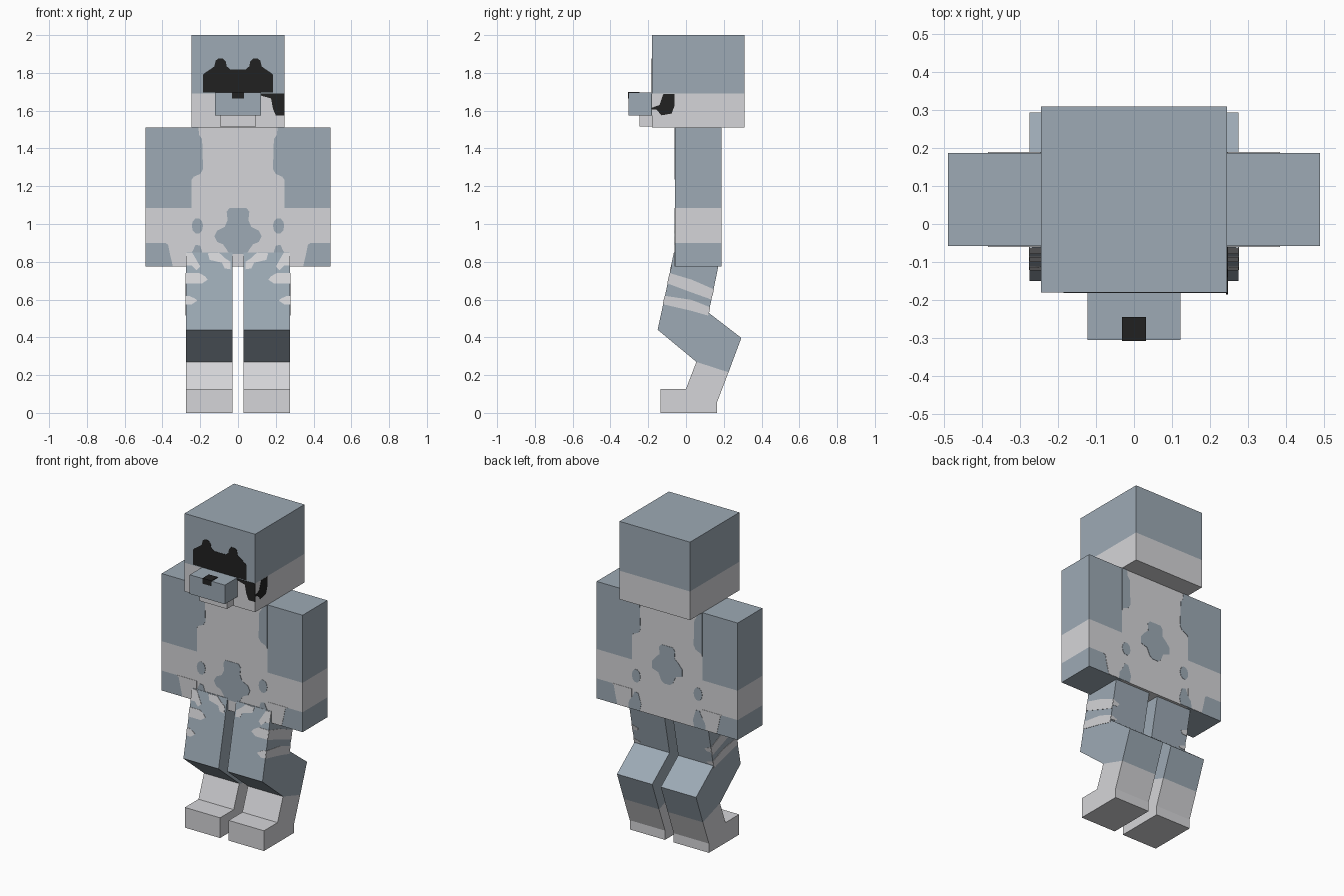
import bpy, bmesh, math
from mathutils import Vector

cube = bpy.data.objects.get("Cube")
if cube:
    bpy.data.objects.remove(cube, do_unlink=True)


def material(name, srgb):
    col = [(c / 255 / 12.92 if c < 11 else ((c / 255 + 0.055) / 1.055) ** 2.4) for c in srgb] + [1]
    m = bpy.data.materials.new(name)
    m.use_nodes = True
    m.diffuse_color = col
    bsdf = m.node_tree.nodes["Principled BSDF"]
    bsdf.inputs["Base Color"].default_value = col
    bsdf.inputs["Roughness"].default_value = 0.9
    return m


BLUE = material("blue grey fur", (157, 170, 181))
LIGHT = material("light grey fur", (213, 213, 216))
BLACK = material("black", (33, 33, 33))


def finish(name, bm, mats):
    bmesh.ops.recalc_face_normals(bm, faces=bm.faces)
    me = bpy.data.meshes.new(name)
    bm.to_mesh(me)
    bm.free()
    for m in mats:
        me.materials.append(m)
    ob = bpy.data.objects.new(name, me)
    bpy.context.collection.objects.link(ob)
    return ob


def box(name, lo, hi, mats, cuts=()):
    """Box with horizontal colour bands; mats run from bottom to top."""
    bm = bmesh.new()
    bmesh.ops.create_cube(bm, size=1)
    for v in bm.verts:
        v.co = Vector([(lo[i] + hi[i]) / 2 + v.co[i] * (hi[i] - lo[i]) for i in range(3)])
    for z in cuts:
        bmesh.ops.bisect_plane(bm, geom=bm.verts[:] + bm.edges[:] + bm.faces[:],
                               plane_co=(0, 0, z), plane_no=(0, 0, 1))
    used = list(dict.fromkeys(mats))
    for f in bm.faces:
        band = sum(f.calc_center_median().z > z for z in cuts)
        f.material_index = used.index(mats[band])
    return finish(name, bm, used)


def prism(name, pts, place, d0, d1, mat):
    """Extrude a 2D outline; place(u, v, d) maps it into space."""
    bm = bmesh.new()
    a = [bm.verts.new(place(u, v, d0)) for u, v in pts]
    b = [bm.verts.new(place(u, v, d1)) for u, v in pts]
    bm.faces.new(a)
    bm.faces.new(b[::-1])
    n = len(pts)
    for i in range(n):
        bm.faces.new((a[i], a[(i + 1) % n], b[(i + 1) % n], b[i]))
    return finish(name, bm, [mat])


def plate(name, pts, place, mat):
    return prism(name, pts, place, -0.003, 0.002, mat)


def mirror_outline(half):
    """Close a right-hand outline with its mirror image."""
    return half + [(-u, v) for u, v in reversed(half) if abs(u) > 1e-6]


def oval(cx, cz, rx, rz, n=10):
    return [(cx + rx * math.cos(2 * math.pi * i / n), cz + rz * math.sin(2 * math.pi * i / n))
            for i in range(n)]


def flip(pts, s):
    return [(u * s, v) for u, v in pts]


Y0, Y1 = -0.058, 0.187          # torso front and back
HF = -0.18                      # face plane


def front(u, v, d):
    return (u, Y0 - d, v)


def back(u, v, d):
    return (u, Y1 + d, v)


def face(u, v, d):
    return (u, HF - d, v)


def thigh_front(u, v, d):
    return (u, -0.15 + (v - 0.44) * 0.088 / 0.41 - d, v)


def thigh_back(u, v, d):
    return (u, 0.12 + (v - 0.53) * 0.05 / 0.24 + d, v)


# Head, muzzle, jaw, nose
box("head", (-0.245, HF, 1.51), (0.245, 0.31, 2.0), [LIGHT, BLUE], [1.69])
box("muzzle", (-0.122, -0.305, 1.575), (0.122, HF, 1.695), [BLUE])
box("jaw", (-0.095, -0.245, 1.515), (0.095, HF, 1.575), [LIGHT])
box("nose", (-0.031, -0.308, 1.665), (0.031, -0.245, 1.699), [BLACK])

# Eye mask with two brow bumps
plate("eye_mask", mirror_outline([
    (0.185, 1.695), (0.185, 1.79), (0.175, 1.80), (0.145, 1.82), (0.125, 1.835),
    (0.118, 1.865), (0.105, 1.875), (0.08, 1.875), (0.065, 1.86), (0.06, 1.835),
    (0.04, 1.818)]), face, BLACK)

# Cheek patch wrapping the left corner of the head
plate("cheek_patch_front", [
    (0.12, 1.69), (0.245, 1.69), (0.245, 1.575), (0.2, 1.575), (0.185, 1.61),
    (0.175, 1.665), (0.12, 1.68)], face, BLACK)
plate("cheek_patch_side", [
    (-0.12, 1.688), (-0.06, 1.688), (-0.06, 1.63), (-0.075, 1.585), (-0.13, 1.575),
    (-0.155, 1.605), (-0.185, 1.608), (-0.182, 1.615), (-0.14, 1.63)],
    lambda u, v, d: (0.245 + d, u, v), BLACK)

# Torso with shoulder patches and spots on both sides
box("torso", (-0.245, Y0, 0.775), (0.245, Y1, 1.51), [LIGHT])
shoulder = [(0.21, 1.51), (0.205, 1.47), (0.19, 1.45), (0.185, 1.29), (0.2, 1.265),
            (0.235, 1.25), (0.245, 1.235), (0.245, 1.51)]
for side, place in (("front", front), ("back", back)):
    for s, label in ((1, "left"), (-1, "right")):
        plate(f"{label}_shoulder_patch_{side}", flip(shoulder, s), place, BLUE)
        plate(f"{label}_spot_{side}", oval(0.215 * s, 0.99, 0.03, 0.042), place, BLUE)
        plate(f"{label}_hip_spot_{side}", flip([
            (0.2, 0.885), (0.225, 0.89), (0.238, 0.86), (0.265, 0.82), (0.27, 0.776),
            (0.19, 0.776), (0.18, 0.82)], s), place, BLUE)
plate("belly_blob", mirror_outline([
    (0.045, 1.085), (0.06, 1.065), (0.055, 1.02), (0.07, 0.985), (0.11, 0.965),
    (0.125, 0.935), (0.11, 0.905), (0.08, 0.893), (0.06, 0.865), (0.045, 0.84)]), front, BLUE)
plate("back_blob", mirror_outline([
    (0.04, 1.235), (0.055, 1.215), (0.052, 1.17), (0.075, 1.15), (0.105, 1.115),
    (0.105, 1.07), (0.06, 1.055), (0.04, 1.01), (0.02, 0.995)]), back, BLUE)

# Arms and legs, mirrored
leg_upper = [(-0.062, 0.85), (-0.15, 0.44), (0.055, 0.27), (0.225, 0.215), (0.293, 0.397),
             (0.12, 0.53), (0.17, 0.77), (0.175, 0.82)]
leg_lower = [(0.055, 0.27), (0.0, 0.127), (-0.135, 0.127), (-0.135, 0.0), (0.165, 0.0),
             (0.165, 0.058), (0.225, 0.215)]
for s, label in ((1, "left"), (-1, "right")):
    xs = sorted((0.245 * s, 0.49 * s))
    box(f"{label}_arm", (xs[0], Y0, 0.775), (xs[1], Y1, 1.51),
        [BLUE, LIGHT, BLUE], [0.90, 1.085])
    cuff = flip([(0.27, 0.776), (0.345, 0.776), (0.36, 0.84), (0.37, 0.89), (0.385, 0.901),
                 (0.246, 0.901), (0.246, 0.845), (0.265, 0.82)], s)
    plate(f"{label}_arm_cuff_front", cuff, front, LIGHT)
    plate(f"{label}_arm_cuff_back", cuff, back, LIGHT)

    def side_on(u, v, d):
        return (d * s, u, v)
    prism(f"{label}_leg", leg_upper, side_on, 0.03, 0.275, BLUE)
    prism(f"{label}_foot", leg_lower, side_on, 0.03, 0.275, LIGHT)

    # Thigh stripes: outer side, wrapping a little onto front and back
    for i, (zf, zb, h, w) in enumerate(((0.685, 0.60, 0.055, 0.16), (0.575, 0.515, 0.045, 0.215))):
        edge_f = [(-0.15 + (z - 0.44) * 0.2146, z) for z in (zf + h, zf)]
        edge_b = [(0.12 + (z - 0.53) * 0.208, z) for z in (zb, zb + h)]
        mid = [(0.03, (zf + zb) / 2 - 0.005), (0.03, (zf + zb) / 2 + h + 0.008)]
        plate(f"{label}_thigh_stripe_{i + 1}", edge_f + mid[:1] + edge_b + mid[1:],
              lambda u, v, d: ((0.275 + d) * s, u, v), LIGHT)
        plate(f"{label}_thigh_stripe_front_{i + 1}", flip([
            (0.275, zf), (w + 0.03, zf), (w, zf + 0.02), (w + 0.015, zf + h * 0.7),
            (w + 0.045, zf + h), (0.275, zf + h)], s), thigh_front, LIGHT)
        plate(f"{label}_thigh_stripe_back_{i + 1}", flip([
            (0.275, zb + 0.02), (0.24, zb + 0.022), (0.23, zb + h * 0.7), (0.275, zb + h)], s),
            thigh_back, LIGHT)
    plate(f"{label}_thigh_patch", flip([
        (0.04, 0.76), (0.07, 0.765), (0.085, 0.795), (0.15, 0.81), (0.16, 0.845),
        (0.10, 0.848), (0.07, 0.82), (0.04, 0.80)], s), thigh_front, LIGHT)
    plate(f"{label}_hip_patch", flip([
        (0.275, 0.78), (0.245, 0.78), (0.22, 0.755), (0.2, 0.775), (0.22, 0.81),
        (0.24, 0.845), (0.275, 0.848)], s), thigh_front, LIGHT)
